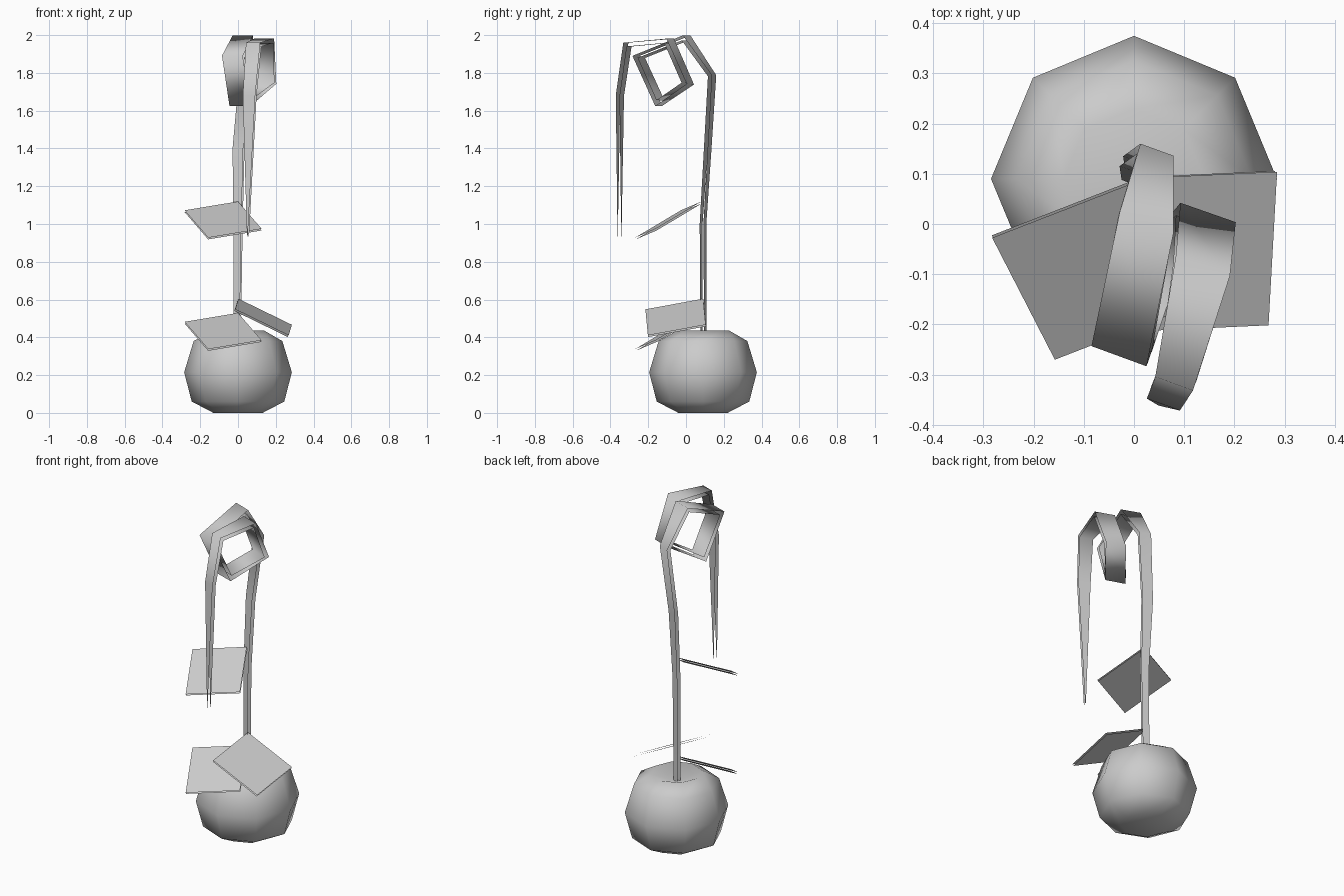
import bpy, bmesh, math
from mathutils import Vector

if "Cube" in bpy.data.objects:
    bpy.data.objects.remove(bpy.data.objects["Cube"])

GREY = (0.6, 0.6, 0.6, 1)
mat = bpy.data.materials.new("plain grey")
mat.use_nodes = True
mat.diffuse_color = GREY
mat.node_tree.nodes["Principled BSDF"].inputs["Base Color"].default_value = GREY


def make_object(name, bm, smooth):
    mesh = bpy.data.meshes.new(name)
    for face in bm.faces:
        face.smooth = smooth
    bm.to_mesh(mesh)
    bm.free()
    mesh.materials.append(mat)
    obj = bpy.data.objects.new(name, mesh)
    bpy.context.collection.objects.link(obj)
    return obj


def double_sheet(obj, gap):
    """Two parallel sheets with open edges."""
    mod = obj.modifiers.new("sheets", "SOLIDIFY")
    mod.thickness = gap
    mod.offset = 0
    mod.use_rim = False
    mod.use_even_offset = True


# Bulb: eight-sided turned profile with a dimple where the stem enters
def bulb(name, centre_y, profile, sides=8):
    bm = bmesh.new()
    rings = []
    for r, z in profile:
        rings.append([bm.verts.new((r * math.cos(a), centre_y + r * math.sin(a), z))
                      for a in (math.tau * i / sides for i in range(sides))])
    for low, high in zip(rings, rings[1:]):
        for i in range(sides):
            j = (i + 1) % sides
            bm.faces.new((low[i], low[j], high[j], high[i]))
    bm.faces.new(rings[0][::-1])
    tip = bm.verts.new((0, centre_y, 0.38))
    for i in range(sides):
        bm.faces.new((rings[-1][i], rings[-1][(i + 1) % sides], tip))
    return make_object(name, bm, True)


bulb("bulb", 0.09, [(0.13, 0), (0.245, 0.06), (0.285, 0.215), (0.235, 0.38), (0.14, 0.435)])

# Stem: one ribbon that rises, curls once and hangs down to a point
ACROSS = Vector((0.94, -0.34, 0))
path = [  # x, y, z, width
    (-0.005, 0.092, 0.38, 0.035), (0, 0.09, 1.0, 0.045), (0.003, 0.115, 1.4, 0.06),
    (0.042, 0.138, 1.785, 0.07), (0.024, 0, 1.985, 0.115), (-0.025, -0.25, 1.885, 0.117),
    (0.012, -0.14, 1.64, 0.117), (0.143, 0.01, 1.745, 0.117), (0.135, -0.09, 1.97, 0.115),
    (0.083, -0.31, 1.95, 0.08), (0.062, -0.35, 1.68, 0.07), (0.053, -0.352, 0.935, 0.004),
]
bm = bmesh.new()
rows = []
for x, y, z, width in path:
    mid = Vector((x, y, z))
    rows.append([bm.verts.new(mid + ACROSS * width * s) for s in (-0.5, 0.5)])
for a, b in zip(rows, rows[1:]):
    bm.faces.new((a[0], a[1], b[1], b[0]))
double_sheet(make_object("curled_stem", bm, True), 0.021)


# Leaves: flat parallelograms from the stem, given by root and two edge vectors
def leaf(name, root, side_a, side_b):
    root, a, b = Vector(root), Vector(side_a), Vector(side_b)
    bm = bmesh.new()
    bm.faces.new([bm.verts.new(p) for p in (root, root + a, root + a + b, root + b)])
    double_sheet(make_object(name, bm, False), 0.01)


for name, z in (("upper_leaf", 1.115), ("lower_leaf", 0.525)):
    leaf(name, (0, 0.085, z), (-0.283, -0.11, -0.047), (0.125, -0.243, -0.145))
leaf("side_leaf", (0, 0.092, 0.6), (0.283, 0.013, -0.138), (-0.017, -0.306, -0.056))
